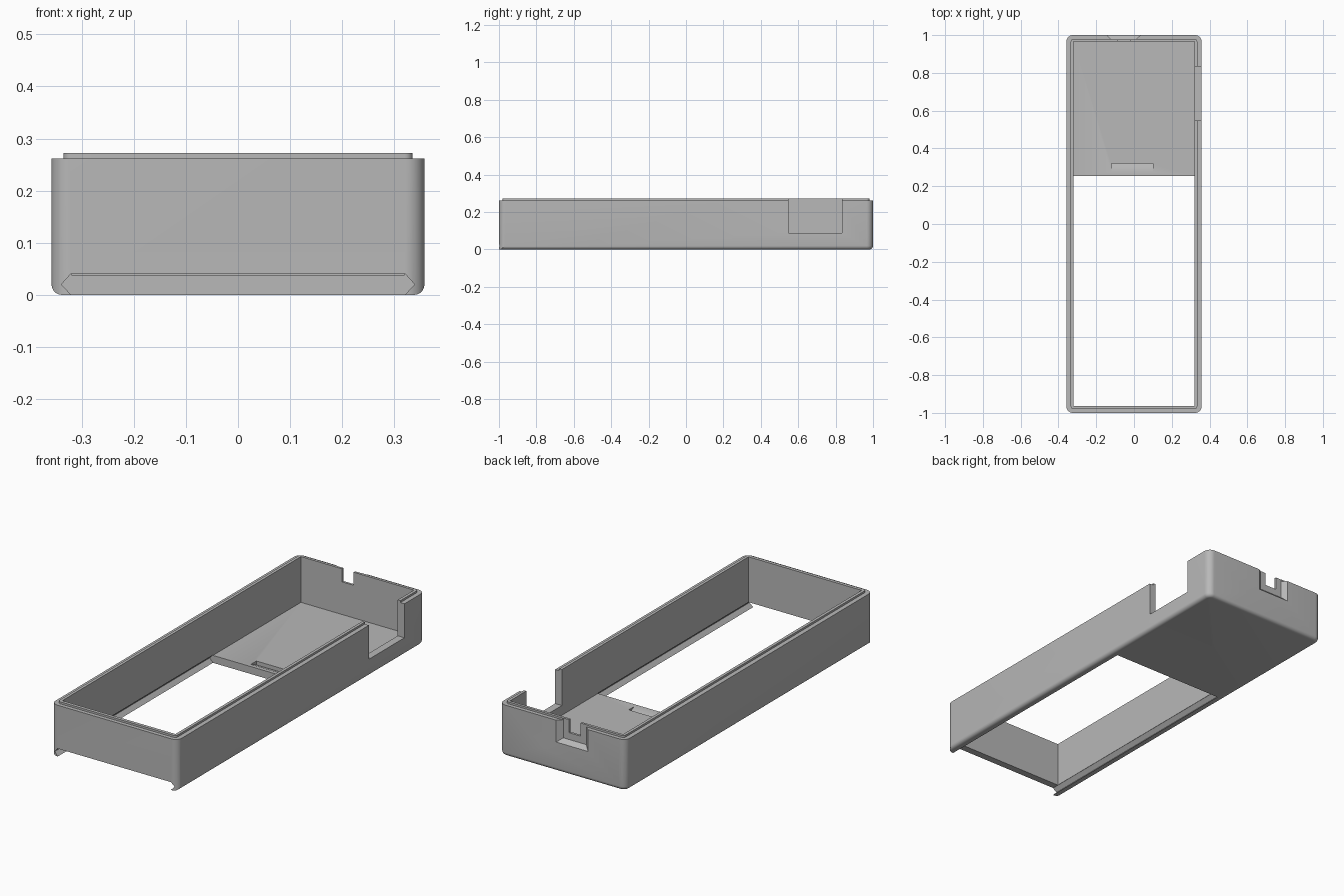
import bpy, bmesh, math
from mathutils import Vector

cube = bpy.data.objects.get("Cube")
if cube:
    bpy.data.objects.remove(cube, do_unlink=True)

grey = bpy.data.materials.new("plain_grey")
grey.use_nodes = True
COLOR = (0.48, 0.48, 0.48, 1)
grey.diffuse_color = COLOR
grey.node_tree.nodes["Principled BSDF"].inputs["Base Color"].default_value = COLOR

# Each axis maps profile coordinates (a, b) and depth d to x, y, z
AXES = {
    "x": lambda a, b, d: (d, a, b),
    "y": lambda a, b, d: (a, d, b),
    "z": lambda a, b, d: (a, b, d),
}


def loft(name, axis, start, end, d0, d1, fillet=0):
    """Solid between two matching profiles, with an optional rounded first end."""
    bm = bmesh.new()
    place = AXES[axis]
    low = [bm.verts.new(place(a, b, d0)) for a, b in start]
    high = [bm.verts.new(place(a, b, d1)) for a, b in end]
    bottom = bm.faces.new(low)
    bm.faces.new(high)
    for i in range(len(low)):
        j = (i + 1) % len(low)
        bm.faces.new((low[i], low[j], high[j], high[i]))
    bmesh.ops.recalc_face_normals(bm, faces=bm.faces)
    if fillet:
        bmesh.ops.bevel(bm, geom=list(bottom.edges), offset=fillet,
                        segments=5, profile=0.5, affect="EDGES")
    mesh = bpy.data.meshes.new(name)
    bm.to_mesh(mesh)
    bm.free()
    obj = bpy.data.objects.new(name, mesh)
    bpy.context.collection.objects.link(obj)
    mesh.materials.append(grey)
    return obj


def prism(name, axis, profile, d0, d1, fillet=0):
    return loft(name, axis, profile, profile, d0, d1, fillet)


def rect(a0, a1, b0, b1):
    return [(a0, b0), (a1, b0), (a1, b1), (a0, b1)]


def round_rect(x, y0, y1, r, steps=8):
    pts = []
    corners = [(x - r, y1 - r), (r - x, y1 - r), (r - x, y0 + r), (x - r, y0 + r)]
    for k, (cx, cy) in enumerate(corners):
        for i in range(steps + 1):
            t = math.pi / 2 * (k + i / steps)
            pts.append((cx + r * math.cos(t), cy + r * math.sin(t)))
    return pts


def combine(target, tool, operation="DIFFERENCE"):
    tool.hide_render = True
    mod = target.modifiers.new(tool.name, "BOOLEAN")
    mod.operation = operation
    mod.solver = "EXACT"
    mod.object = tool
    bpy.context.view_layer.objects.active = target
    bpy.ops.object.modifier_apply(modifier=mod.name)
    bpy.data.objects.remove(tool, do_unlink=True)


# Outer shell: fillet runs along the sides and back, and out through the front
WALL_TOP, LIP_TOP = 0.262, 0.272
shell = prism("case_shell", "z", round_rect(0.358, -1.2, 1, 0.035), 0, WALL_TOP, 0.02)
combine(shell, prism("outline", "z", round_rect(0.358, -1, 1.0, 0.035), -0.1, 0.5),
        "INTERSECT")

# Raised locating lip
combine(shell, prism("lip", "z", round_rect(0.335, -0.98, 0.98, 0.015), 0.1, LIP_TOP),
        "UNION")

# Inner cavity, leaving the floor
FLOOR = 0.038
combine(shell, prism("cavity", "z", rect(-0.32, 0.32, -0.963, 0.966), FLOOR, 0.5))

# Sliding cover opening with V grooves in the side walls
rail = [(0.311, -0.01), (0.339, 0.02), (0.321, 0.04)]
rail += [(-x, z) for x, z in reversed(rail)]
combine(shell, prism("cover_opening", "y", rail, -1.2, 0.255))

# Ramped latch slot in the floor
ramp = [(0.275, FLOOR), (0.32, 0.018), (0.32, 0.06), (0.275, 0.06)]
combine(shell, prism("latch_slot", "x", ramp, -0.12, 0.10))

# Side connector cut-out
combine(shell, prism("side_cutout", "x", rect(0.547, 0.835, 0.088, 0.5), 0.25, 0.5))

# Tapered pocket and through slot in the back wall
combine(shell, loft("back_pocket", "y", rect(-0.12, 0.01, 0.17, 0.5),
                    rect(-0.17, 0.06, 0.13, 0.5), 0.978, 1.022))
combine(shell, prism("back_slot", "y", rect(-0.088, -0.022, 0.205, 0.5), 0.9, 1.1))

bpy.ops.object.select_all(action="DESELECT")
shell.select_set(True)
bpy.context.view_layer.objects.active = shell
bpy.ops.object.shade_smooth_by_angle(angle=math.radians(30))
